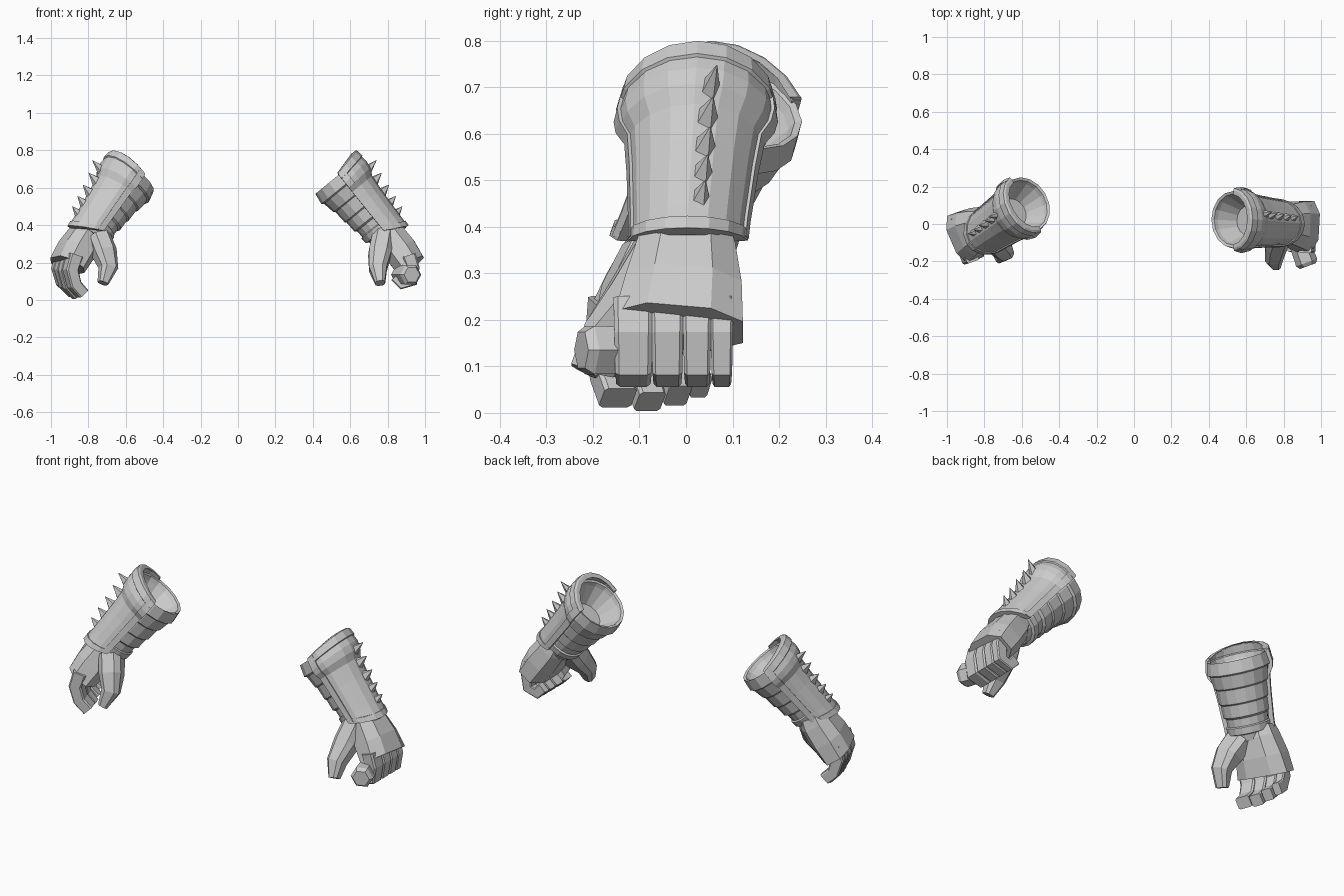
import bpy, bmesh
from math import sin, cos, radians, pi
from mathutils import Vector, Matrix

cube = bpy.data.objects.get("Cube")
if cube:
    bpy.data.objects.remove(cube)

steel = bpy.data.materials.new("plain_grey")
steel.use_nodes = True
steel.diffuse_color = (0.6, 0.6, 0.6, 1)
steel.node_tree.nodes["Principled BSDF"].inputs["Base Color"].default_value = (0.6, 0.6, 0.6, 1)

# Forearm frame: DOWN runs from opening to wrist, OUT points to the spikes
DOWN, OUT, SIDE = Vector((.63, 0, -.77)), Vector((.77, 0, .63)), Vector((0, 1, 0))
CREST = radians(12)


def arm_point(p, r, a):
    centre = DOWN * p + OUT * .835 + SIDE * (.015 - .05 * p)
    return centre + OUT * (r * cos(a)) + SIDE * (r * sin(a))


def add_object(name, rings, matrix):
    """Skin a list of closed rings into one flat-shaded object."""
    bm = bmesh.new()
    loops = [[bm.verts.new(matrix @ v) for v in ring] for ring in rings]
    for low, high in zip(loops, loops[1:]):
        n = len(low)
        for i in range(n):
            j = (i + 1) % n
            bm.faces.new((low[i], low[j], high[j], high[i]))
    bm.faces.new(loops[0])
    bm.faces.new(loops[-1])
    bmesh.ops.remove_doubles(bm, verts=bm.verts, dist=.0005)
    bmesh.ops.recalc_face_normals(bm, faces=bm.faces)
    mesh = bpy.data.meshes.new(name)
    bm.to_mesh(mesh)
    bm.free()
    mesh.materials.append(steel)
    obj = bpy.data.objects.new(name, mesh)
    bpy.context.collection.objects.link(obj)


def lathe(name, profile, matrix, sides=16):
    rings = [[arm_point(p, r, 2 * pi * i / sides) for i in range(sides)] for p, r in profile]
    add_object(name, rings, matrix)


def shell(name, rows, start, end, thick, matrix, steps=8):
    """Curved plate; each row is position, bow and radius."""
    rings = []
    for p, bow, r in rows:
        angles = [radians(start + (end - start) * i / steps) for i in range(steps + 1)]
        outer = [arm_point(p + bow * cos(a), r, a) for a in angles]
        inner = [arm_point(p + bow * cos(a), r - thick, a) for a in reversed(angles)]
        rings.append(outer + inner)
    add_object(name, rings, matrix)


def limb(name, path, sizes, matrix, bevel=.7):
    """Chamfered box swept along a path; sizes are half depth and half width."""
    path = [Vector(v) for v in path]
    corners = [(1, bevel), (bevel, 1), (-bevel, 1), (-1, bevel),
               (-1, -bevel), (-bevel, -1), (bevel, -1), (1, -bevel)]
    rings = []
    for i, c in enumerate(path):
        t = (path[min(i + 1, len(path) - 1)] - path[max(i - 1, 0)]).normalized()
        across = (SIDE - t * t.dot(SIDE)).normalized()
        up = across.cross(t)
        depth, width = sizes[i]
        rings.append([c + up * (depth * u) + across * (width * v) for u, v in corners])
    add_object(name, rings, matrix)


BODY = [(-.05, .002), (-.05, .08), (-.15, .132), (-.172, .138), (-.178, .152), (-.115, .162),
        (-.107, .15), (-.04, .139), (-.033, .131), (.04, .127), (.047, .12), (.11, .118),
        (.12, .106), (.16, .104), (.165, .113), (.2, .11), (.205, .095), (.24, .088)]
PLATE = [(-.18, -.035, .162), (-.12, -.02, .172), (-.09, -.01, .166), (-.06, 0, .146), (.02, .01, .137),
         (.1, .03, .131), (.15, .05, .127), (.2, .065, .125)]
FINGERS = [("index", -.113, .043), ("middle", -.04, .036), ("ring", .024, .032), ("little", .077, .026)]


def forearm(side, m):
    # Hollow forearm with stepped bands
    lathe(side + "_forearm", BODY, m)

    # Outer guard plate with a raised frame
    shell(side + "_guard_plate", PLATE, -82, 82, .018, m)
    raised = [(p, bow, r + .005) for p, bow, r in PLATE]
    for label, a in (("front", -80), ("back", 80)):
        shell(f"{side}_guard_{label}_trim", raised, a - 7, a + 7, .024, m, 1)
    shell(side + "_guard_top_trim", [(-.188, -.035, .156), (-.183, -.035, .168), (-.15, -.028, .174),
                                     (-.146, -.026, .166)], -86, 86, .022, m)
    shell(side + "_guard_wrist_trim", [(.18, .06, .131), (.205, .067, .129)], -86, 86, .024, m)

    # Row of pyramid spikes along the crest
    for i, (p, r, size) in enumerate([(-.1, .155, .026), (-.03, .138, .03), (.045, .132, .03),
                                      (.115, .127, .028), (.18, .124, .025)]):
        base, tip = arm_point(p, r - .015, CREST), arm_point(p - .01, r + .066 - .005 * i, CREST)
        axis = (tip - base).normalized()
        u = axis.cross(DOWN).normalized()
        v = axis.cross(u) * 1.25
        rings = [[c + u * (s * cos(k * 2 * pi / 5)) + v * (s * sin(k * 2 * pi / 5)) for k in range(5)]
                 for c, s in ((base, size), (tip, .001))]
        add_object(f"{side}_spike_{i + 1}", rings, m)


def hand(side, m, curl, thumb, tip_drop):
    # Back of the hand, flaring to the knuckles
    limb(side + "_hand", [(.79, 0, .385), (.81, 0, .345), (.868, -.005, .265), (.922, -.015, .185)],
         [(.075, .095), (.084, .106), (.09, .125), (.082, .138)], m, .5)

    # Thumb, broad where it joins the palm
    limb(side + "_thumb", thumb, [(.058, .07), (.06, .064), (.047, .046), (.026, .03)], m, .55)

    # Four bent fingers
    for label, y, half in FINGERS:
        drop = tip_drop * {"index": .6, "middle": 1, "ring": .4, "little": -.5}[label]
        path = [(x, y, z - drop * i) for i, (x, z) in enumerate(curl)]
        sizes = [(.036 - .002 * i, half - .002 * i) for i in range(len(path))]
        limb(f"{side}_{label}_finger", path, sizes, m, .78)


def mirrored(degrees, y):
    pivot = Matrix.Translation((-.72, 0, 0))
    return (Matrix.Translation((-.008, y, 0)) @ pivot @ Matrix.Rotation(radians(degrees), 4, "Z")
            @ pivot.inverted() @ Matrix.Scale(-1, 4, (1, 0, 0)))


# Left side: closed fist around a short six-sided grip
plain = Matrix.Identity(4)
forearm("left", plain)
hand("left", plain, [(.915, .24), (.937, .17), (.93, .1), (.877, .085), (.84, .125)],
     [(.775, -.045, .34), (.758, -.105, .25), (.748, -.18, .165), (.76, -.22, .09)], 0)
start, end = Vector((.87, -.06, .135)), Vector((.93, -.225, .135))
axis = (end - start).normalized()
flat = axis.cross(Vector((0, 0, 1)))
add_object("left_grip", [[c + flat * (r * cos(k * pi / 3)) + Vector((0, 0, r * sin(k * pi / 3)))
                          for k in range(6)]
                         for c, r in ((start, .055), (end - axis * .02, .06), (end, .045))], plain)

# Right side: mirrored, turned forward, with a looser hand
forearm("right", mirrored(30, -.01))
hand("right", mirrored(20, .012), [(.915, .24), (.94, .165), (.918, .09), (.872, .045)],
     [(.764, -.07, .33), (.75, -.125, .25), (.743, -.165, .17), (.78, -.182, .09)], .007)
